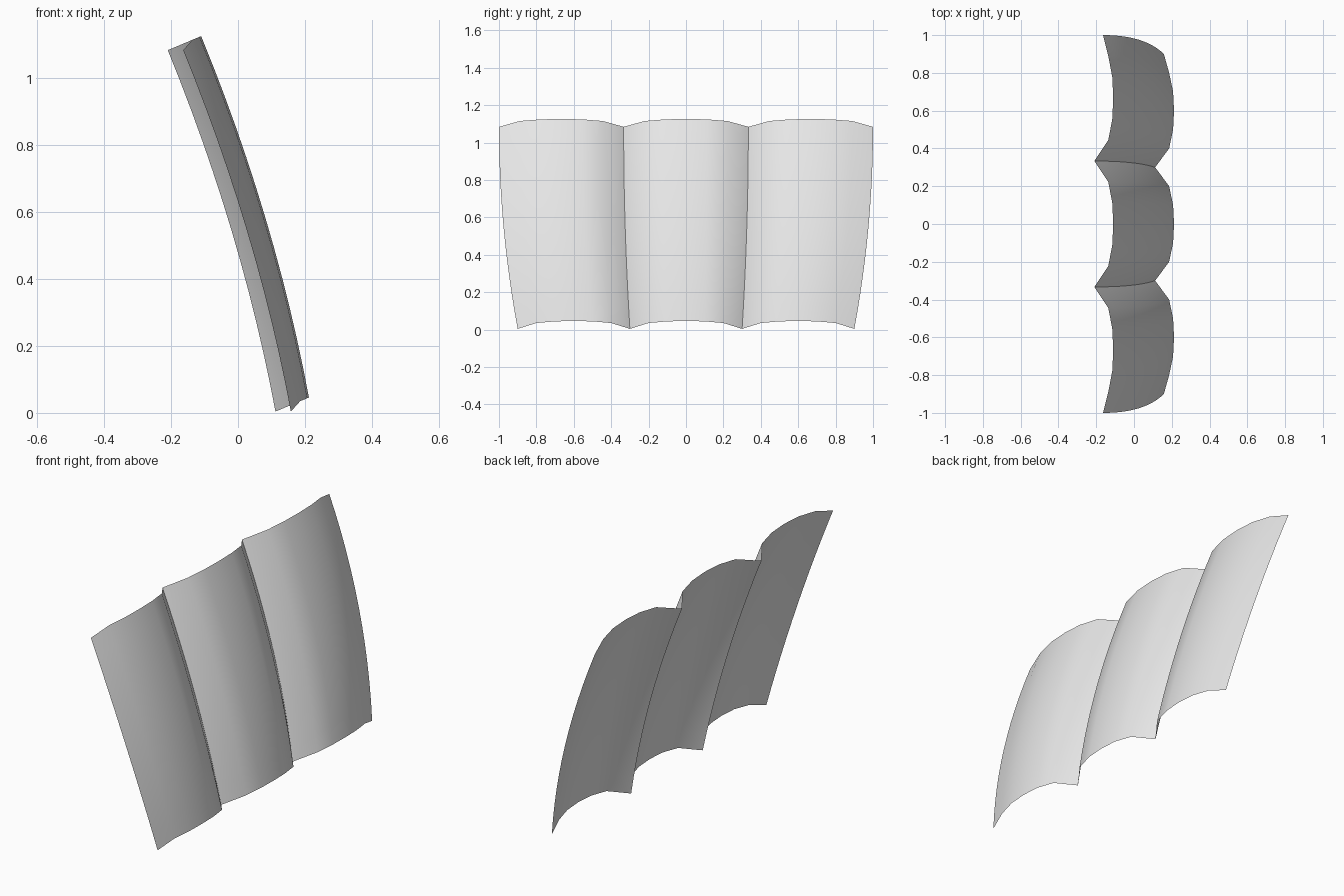
import bpy, bmesh, math

if "Cube" in bpy.data.objects:
    bpy.data.objects.remove(bpy.data.objects["Cube"])

# one flat colour for the whole backrest
grey = bpy.data.materials.new("light grey")
grey.diffuse_color = (0.8, 0.8, 0.8, 1)
grey.use_nodes = True
grey.node_tree.nodes["Principled BSDF"].inputs["Base Color"].default_value = grey.diffuse_color

ROWS = 12
HALF_WIDTH = 1 / 3
BULGE = [0.0, 0.74, 0.95, 1.0, 0.95, 0.74, 0.0]   # across one channel
OFFSET_X, OFFSET_Z = 0.10, 0.042                  # bulge direction


def spine(t):
    """Curved, leaning centre line: t=0 bottom, t=1 top."""
    x = 0.112 - 0.322 * t + 0.12 * t * (1 - t)
    return x, 0.004 + 1.08 * t


def channel(name, centre, side):
    """One bulging upholstery channel; side = -1, 0, 1."""
    bm = bmesh.new()
    grid = []
    for r in range(ROWS + 1):
        t = r / ROWS
        x, z = spine(t)
        taper = 0.9 + 0.1 * (1 - (1 - t) ** 2)    # narrower at the bottom
        row = []
        for c, b in enumerate(BULGE):
            y = centre + (c / 3 - 1) * HALF_WIDTH
            # the free outer edge curls back less than the seams
            outer = 0.046 if side and abs(y) > 0.99 else 0.0
            row.append(bm.verts.new((x + b * OFFSET_X + outer, y * taper,
                                     z + b * OFFSET_Z)))
        grid.append(row)
    for a, b in zip(grid, grid[1:]):
        for c in range(len(BULGE) - 1):
            f = bm.faces.new((a[c], a[c + 1], b[c + 1], b[c]))
            f.smooth = True
    me = bpy.data.meshes.new(name)
    bm.to_mesh(me)
    bm.free()
    me.materials.append(grey)
    ob = bpy.data.objects.new(name, me)
    bpy.context.collection.objects.link(ob)


# three channels side by side
for name, side in (("left_channel", -1), ("middle_channel", 0), ("right_channel", 1)):
    channel(name, side * 2 * HALF_WIDTH, side)
